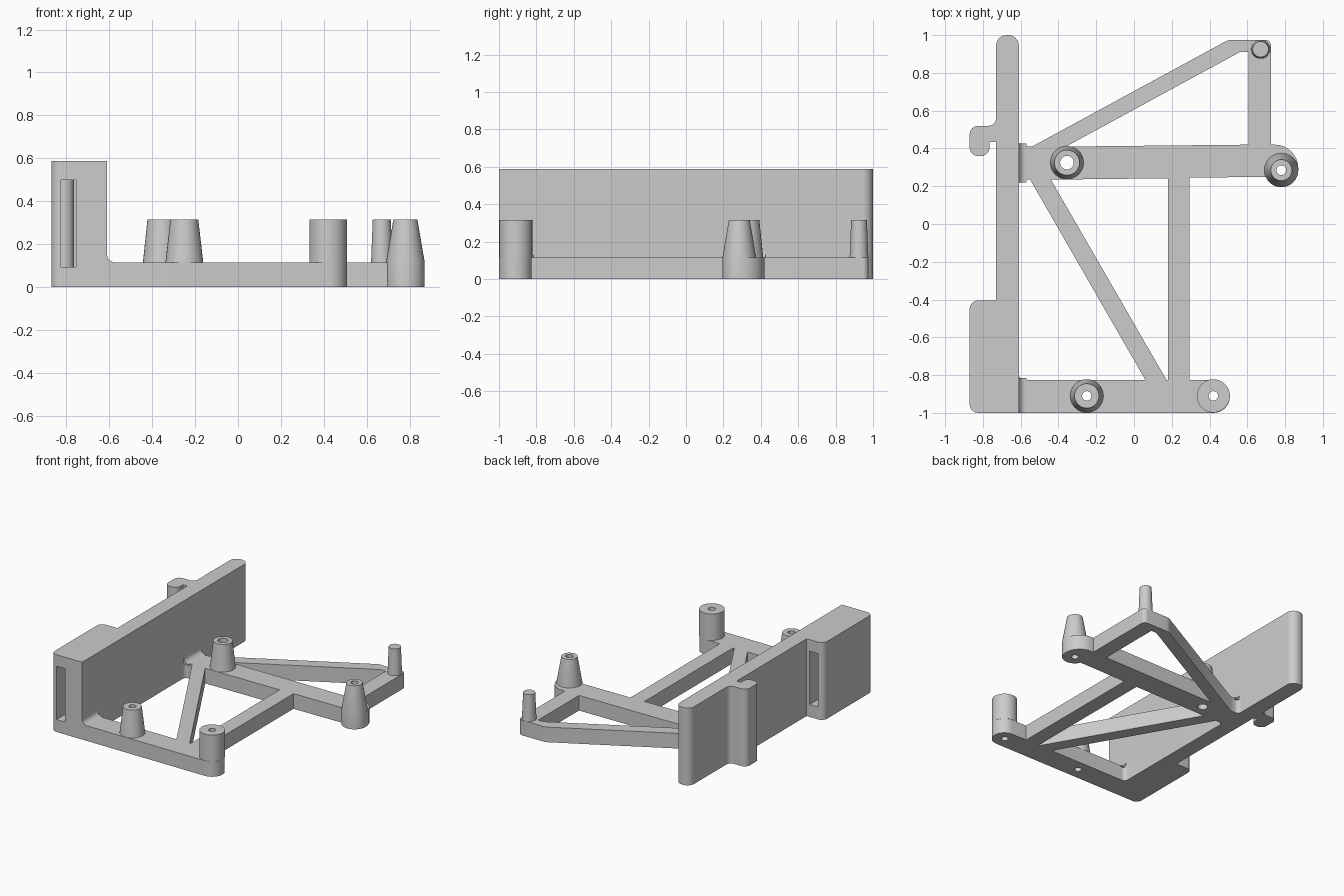
import bpy, bmesh, math
from mathutils import Vector

old = bpy.data.objects.get("Cube")
if old:
    bpy.data.objects.remove(old, do_unlink=True)

GREY = (0.604, 0.604, 0.604, 1.0)
mat = bpy.data.materials.new("plain grey")
mat.use_nodes = True
mat.diffuse_color = GREY
mat.node_tree.nodes["Principled BSDF"].inputs["Base Color"].default_value = GREY

BASE, POST, WALL = 0.115, 0.315, 0.587
INNER = -0.61                      # inner face of the tall wall


def finish(obj):
    obj.data.materials.clear()
    obj.data.materials.append(mat)
    bpy.ops.object.select_all(action="DESELECT")
    obj.select_set(True)
    bpy.context.view_layer.objects.active = obj
    bpy.ops.object.shade_smooth_by_angle(angle=math.radians(30))
    return obj


def rounded(corners, steps=8):
    """Closed outline; a third value on a corner is its fillet radius."""
    out = []
    for i, c in enumerate(corners):
        p = Vector(c[:2])
        r = c[2] if len(c) > 2 else 0
        if not r:
            out.append(p)
            continue
        a = (Vector(corners[i - 1][:2]) - p).normalized()
        b = (Vector(corners[(i + 1) % len(corners)][:2]) - p).normalized()
        half = a.angle(b) / 2
        centre = p + (a + b).normalized() * (r / math.sin(half))
        start = (p + a * (r / math.tan(half)) - centre).normalized()
        end = (p + b * (r / math.tan(half)) - centre).normalized()
        sweep = start.angle(end)
        for k in range(steps + 1):
            t = k / steps
            ray = start * math.sin((1 - t) * sweep) + end * math.sin(t * sweep)
            out.append(centre + ray.normalized() * r)
    return out


def circle(x, y, r, n=32):
    return [Vector((x + r * math.cos(k * math.tau / n),
                    y + r * math.sin(k * math.tau / n))) for k in range(n)]


def plate(name, loops, height):
    """Flat outline with holes, raised from zero to the given height."""
    curve = bpy.data.curves.new(name, "CURVE")
    curve.dimensions, curve.fill_mode = "2D", "BOTH"
    curve.extrude = height / 2
    for loop in loops:
        s = curve.splines.new("POLY")
        s.points.add(len(loop) - 1)
        for pt, co in zip(s.points, loop):
            pt.co = (co.x, co.y, 0, 1)
        s.use_cyclic_u = True
    temp = bpy.data.objects.new(name + "_curve", curve)
    bpy.context.collection.objects.link(temp)
    deps = bpy.context.evaluated_depsgraph_get()
    mesh = bpy.data.meshes.new_from_object(temp.evaluated_get(deps))
    bpy.data.objects.remove(temp, do_unlink=True)
    bm = bmesh.new()
    bm.from_mesh(mesh)
    bmesh.ops.remove_doubles(bm, verts=bm.verts, dist=1e-5)
    bmesh.ops.translate(bm, verts=bm.verts, vec=(0, 0, height / 2))
    bmesh.ops.recalc_face_normals(bm, faces=bm.faces)
    bm.to_mesh(mesh)
    bm.free()
    mesh.name = name
    obj = bpy.data.objects.new(name, mesh)
    bpy.context.collection.objects.link(obj)
    return finish(obj)


def lathe(name, x, y, profile, n=32):
    """Turn a closed (radius, height) profile about a vertical axis."""
    bm = bmesh.new()
    vs = [bm.verts.new((r, 0, z)) for r, z in profile]
    edges = [bm.edges.new((vs[i - 1], vs[i])) for i in range(len(vs))]
    bmesh.ops.spin(bm, geom=vs + edges, axis=(0, 0, 1), cent=(0, 0, 0),
                   angle=math.tau, steps=n, use_merge=True)
    bmesh.ops.remove_doubles(bm, verts=bm.verts, dist=1e-5)
    bmesh.ops.dissolve_degenerate(bm, edges=bm.edges, dist=1e-6)
    bmesh.ops.recalc_face_normals(bm, faces=bm.faces)
    mesh = bpy.data.meshes.new(name)
    bm.to_mesh(mesh)
    bm.free()
    obj = bpy.data.objects.new(name, mesh)
    obj.location = (x, y, 0)
    bpy.context.collection.objects.link(obj)
    return finish(obj)


# Tall wall with its hook and thick slotted end
wall = plate("wall", [rounded([
    (INNER, -1), (INNER, 1, .055), (-.73, 1, .055), (-.73, .52, .04),
    (-.87, .52, .045), (-.87, .36, .045), (-.765, .36, .045), (-.765, .435),
    (-.73, .435), (-.73, -.405), (-.87, -.405, .045), (-.87, -1, .045)])], WALL)

# Slot running front to back through the thick end
bpy.ops.mesh.primitive_cube_add(size=1, location=(-.79, -.7, .297))
cutter = bpy.context.object
cutter.name = "slot_cutter"
cutter.scale = (.07, .8, .405)
cutter.hide_render = True
cut = wall.modifiers.new("slot", "BOOLEAN")
cut.operation, cut.solver, cut.object = "DIFFERENCE", "EXACT", cutter
bpy.context.view_layer.objects.active = wall
bpy.ops.object.modifier_apply(modifier=cut.name)
bpy.data.objects.remove(cutter, do_unlink=True)
finish(wall)

# Posts: name, x, y, hole, bottom radius, top radius, start height
posts = [
    ("front_left_post", .42, -.91, .025, .088, .088, BASE),
    ("front_right_post", -.25, -.91, .025, .088, .065, BASE),
    ("middle_right_post", -.355, .325, .036, .088, .067, BASE),
    ("middle_left_post", .78, .285, .026, .09, .056, 0),
]

# Flat frame: bars around three open windows, pierced under the posts
outer = rounded([
    (-.62, -1), (.508, -1, .087), (.508, -.825, .087), (.295, -.825),
    (.295, .245), (.7, .25), (.8, .25), (.87, .29), (.87, .42, .125),
    (.725, .42), (.725, .975, .03), (.5, .975, .08), (-.54, .41),
    (INNER, .41, .03), (INNER, .46), (-.62, .46)])
windows = [
    rounded([(INNER, -.825, .03), (.06, -.825), (-.55, .235), (INNER, .235, .03)]),
    rounded([(-.44, .235), (.172, -.825), (.18, -.825), (.18, .242)]),
    rounded([(-.36, .41), (.605, .42), (.605, .91), (.56, .91)]),
]
holes = [circle(x, y, hole) for _, x, y, hole, *_ in posts]
plate("frame", [outer] + windows + holes, BASE)

for name, x, y, hole, low, top, z0 in posts:
    profile = [(hole, z0), (low, z0), (low, BASE), (top, POST), (hole, POST)]
    if z0 == BASE:
        profile.pop(1)
    lathe(name, x, y, profile)

# Solid locating peg on the back corner
lathe("back_peg", .67, .925, [(0, BASE), (.05, BASE), (.042, POST), (0, POST)])

# Fillets where the bars meet the wall
for name, y0, y1 in (("front_fillet", -1, -.815), ("middle_fillet", .22, .425)):
    f = plate(name, [rounded([(INNER - .01, BASE - .01), (INNER + .04, BASE - .01),
                              (INNER + .04, BASE), (INNER, BASE, .038),
                              (INNER, BASE + .04), (INNER - .01, BASE + .04)])],
              y1 - y0)
    f.rotation_euler.x = math.pi / 2
    f.location.y = y1
